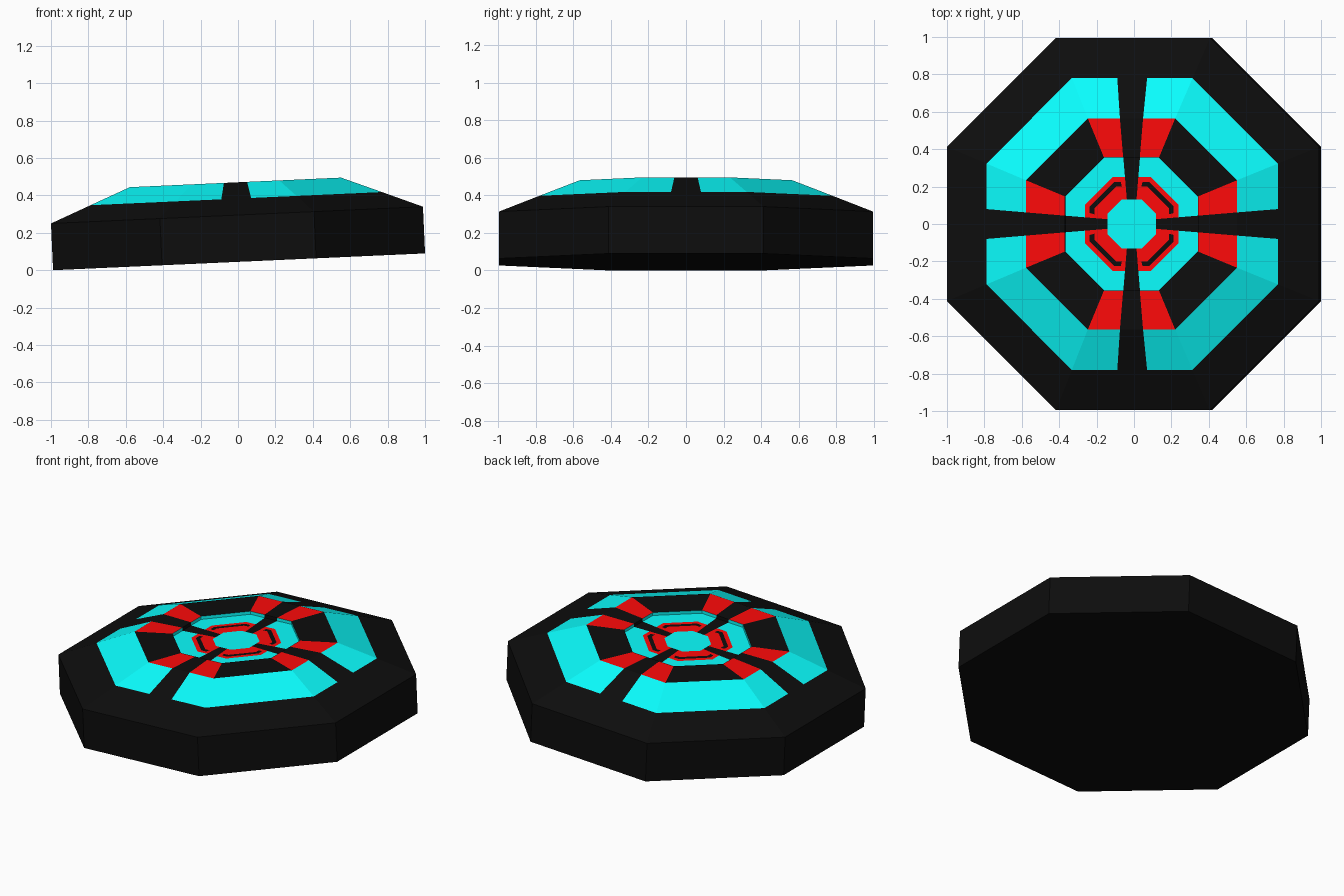
import bpy, bmesh, math
from mathutils import Matrix

if "Cube" in bpy.data.objects:
    bpy.data.objects.remove(bpy.data.objects["Cube"])

TILT = 0.0451
K = math.tan(math.pi / 8)          # half side length / apothem
BLACK, CYAN, RED = (0.004, 0.004, 0.004, 1), (0.003, 1, 1, 1), (1, 0.003, 0.003, 1)
COLOURS = {"body": BLACK, "slit_marks": BLACK, "outer_panels": CYAN,
           "inner_ring": CYAN, "centre_cap": CYAN, "red_wedges": RED,
           "red_ring": RED}
parts = {name: bmesh.new() for name in COLOURS}


def point(side, r, z, t):
    """Point on an octagon side: apothem r, sideways ratio t."""
    a = side * math.pi / 4
    return (r * (math.cos(a) - t * math.sin(a)), r * (math.sin(a) + t * math.cos(a)), z)


def add_face(part, points):
    bm = parts[part]
    bm.faces.new([bm.verts.new(p) for p in points])


def columns(r, axial, patterned):
    """Sideways splits of a side; axial sides carry a tapering spoke."""
    if not (axial and patterned):
        return [-K, K]
    s = (0.015 + 0.083 * r) / r
    return [-K, -0.26, -s, s, 0.26, K]


def band(a, b, straight, diagonal, ends=None):
    """Octagonal band between (apothem, z) pairs a and b.
    straight / diagonal name the part on the two kinds of side,
    ends the part on the cells next to the spoke."""
    patterned = straight != "body"
    for side in range(8):
        axial = side % 2 == 0
        ca, cb = columns(a[0], axial, patterned), columns(b[0], axial, patterned)
        for i in range(len(ca) - 1):
            part = straight if axial else diagonal
            if len(ca) > 2:
                part = {2: "body", 1: ends or part, 3: ends or part}.get(i, part)
            add_face(part, [point(side, *a, ca[i]), point(side, *b, cb[i]),
                            point(side, *b, cb[i + 1]), point(side, *a, ca[i + 1])])


FLOOR, TOP = 0.405, 0.425

# centre cap and underside
add_face("centre_cap", [point(s, 0.13, FLOOR, K) for s in range(8)])
add_face("body", [point(s, 0.9954, 0, K) for s in reversed(range(8))])

# recessed red ring with bracket-shaped slit marks
band((0.13, FLOOR), (0.20, FLOOR), "red_ring", "red_ring")
band((0.20, FLOOR), (0.225, FLOOR), "slit_marks", "slit_marks", "red_ring")
band((0.225, FLOOR), (0.25, FLOOR), "red_ring", "red_ring")

# recessed cyan ring and its step
band((0.25, FLOOR), (0.355, FLOOR), "inner_ring", "inner_ring")
band((0.355, FLOOR), (0.355, TOP), "inner_ring", "inner_ring")

# flat top ring, sloping panels, rim and outer wall
band((0.355, TOP), (0.565, TOP), "red_wedges", "body")
band((0.565, TOP), (0.78, 0.338), "outer_panels", "outer_panels")
band((0.78, 0.338), (0.9954, 0.25), "body", "body")
band((0.9954, 0.25), (0.9954, 0), "body", "body")

# the whole disc leans slightly, resting on its left edge
lean = Matrix.Translation((0.0057, 0, 0.0449)) @ Matrix.Rotation(-TILT, 4, 'Y')
for name, bm in parts.items():
    bmesh.ops.remove_doubles(bm, verts=bm.verts, dist=0.0005)
    bm.transform(lean)
    mesh = bpy.data.meshes.new(name)
    bm.to_mesh(mesh)
    bm.free()
    mat = bpy.data.materials.new(name + "_colour")
    mat.diffuse_color = COLOURS[name]
    mat.use_nodes = True
    mat.node_tree.nodes["Principled BSDF"].inputs["Base Color"].default_value = mat.diffuse_color
    mesh.materials.append(mat)
    bpy.context.collection.objects.link(bpy.data.objects.new(name, mesh))
